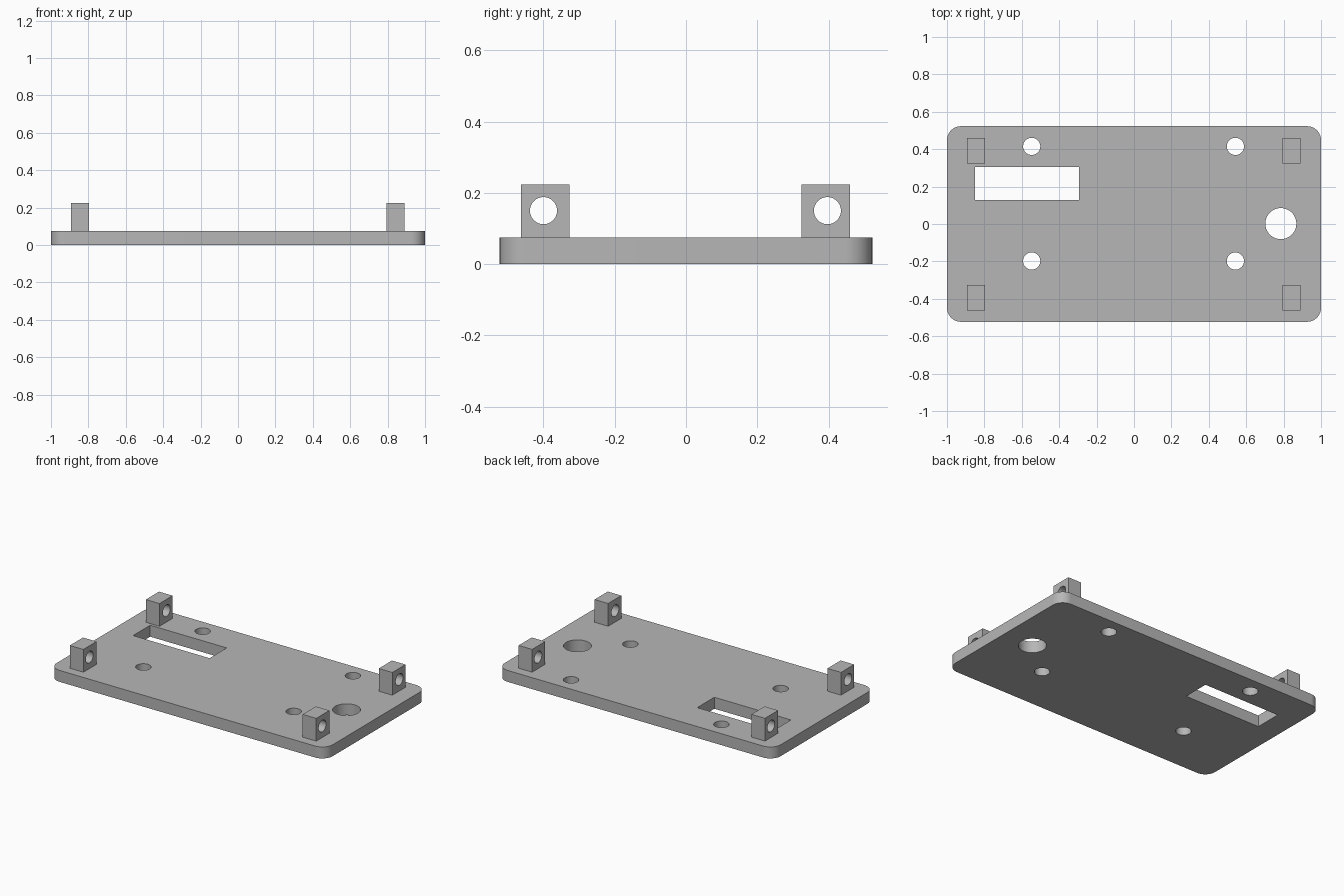
import bpy
import bmesh
from math import pi
from mathutils import Matrix, Vector

if "Cube" in bpy.data.objects:
    bpy.data.objects.remove(bpy.data.objects["Cube"], do_unlink=True)

PLATE_TOP = 0.075
LUG_TOP = 0.224

grey = bpy.data.materials.new("plain grey")
grey.use_nodes = True
grey.diffuse_color = (0.47, 0.47, 0.47, 1)
grey.node_tree.nodes["Principled BSDF"].inputs["Base Color"].default_value = grey.diffuse_color


def add_box(bm, low, high):
    low, high = Vector(low), Vector(high)
    matrix = Matrix.Translation((low + high) / 2) @ Matrix.Diagonal((*(high - low), 1))
    return bmesh.ops.create_cube(bm, size=1, matrix=matrix)["verts"]


def add_cylinder(bm, centre, radius, depth, rotation=Matrix()):
    bmesh.ops.create_cone(bm, cap_ends=True, segments=48, radius1=radius, radius2=radius,
                          depth=depth, matrix=Matrix.Translation(centre) @ rotation)


def finish(bm, name):
    mesh = bpy.data.meshes.new(name)
    bm.to_mesh(mesh)
    bm.free()
    mesh.materials.append(grey)
    obj = bpy.data.objects.new(name, mesh)
    bpy.context.collection.objects.link(obj)
    return obj


def cut_and_smooth(obj, cutter):
    """Apply the cutter, drop it, then smooth only the rounded walls."""
    cut = obj.modifiers.new("holes", "BOOLEAN")
    cut.operation = "DIFFERENCE"
    cut.solver = "EXACT"
    cut.object = cutter
    bpy.ops.object.select_all(action="DESELECT")
    obj.select_set(True)
    bpy.context.view_layer.objects.active = obj
    bpy.ops.object.modifier_apply(modifier=cut.name)
    bpy.data.objects.remove(cutter, do_unlink=True)
    bpy.ops.object.shade_smooth_by_angle(angle=pi / 6)


# Base plate with rounded upright corners
bm = bmesh.new()
add_box(bm, (-1, -0.523, 0), (1, 0.523, PLATE_TOP))
uprights = [e for e in bm.edges if abs(e.verts[0].co.z - e.verts[1].co.z) > 0.01]
bmesh.ops.bevel(bm, geom=uprights, offset=0.075, segments=12, profile=0.5, affect="EDGES")
plate = finish(bm, "base_plate")

# Plate openings: four screw holes, a cable hole and a slot
bm = bmesh.new()
for x in (-0.547, 0.542):
    for y in (-0.198, 0.415):
        add_cylinder(bm, (x, y, 0), 0.046, 0.4)
add_cylinder(bm, (0.785, 0.002, 0), 0.083, 0.4)
add_box(bm, (-0.85, 0.128, -0.2), (-0.295, 0.305, 0.2))
cut_and_smooth(plate, finish(bm, "plate_cutter"))

# Four corner lugs, each with a cross hole along x
along_x = Matrix.Rotation(pi / 2, 4, "Y")
for side, x in (("right", -0.845), ("left", 0.842)):
    for end, y in (("front", -0.395), ("back", 0.392)):
        bm = bmesh.new()
        add_box(bm, (x - 0.049, y - 0.068, PLATE_TOP), (x + 0.049, y + 0.068, LUG_TOP))
        lug = finish(bm, f"{end}_{side}_lug")
        bm = bmesh.new()
        hole_y = -0.4 if y < 0 else 0.397
        add_cylinder(bm, (x, hole_y, 0.15), 0.038, 0.3, along_x)
        cut_and_smooth(lug, finish(bm, "lug_cutter"))
